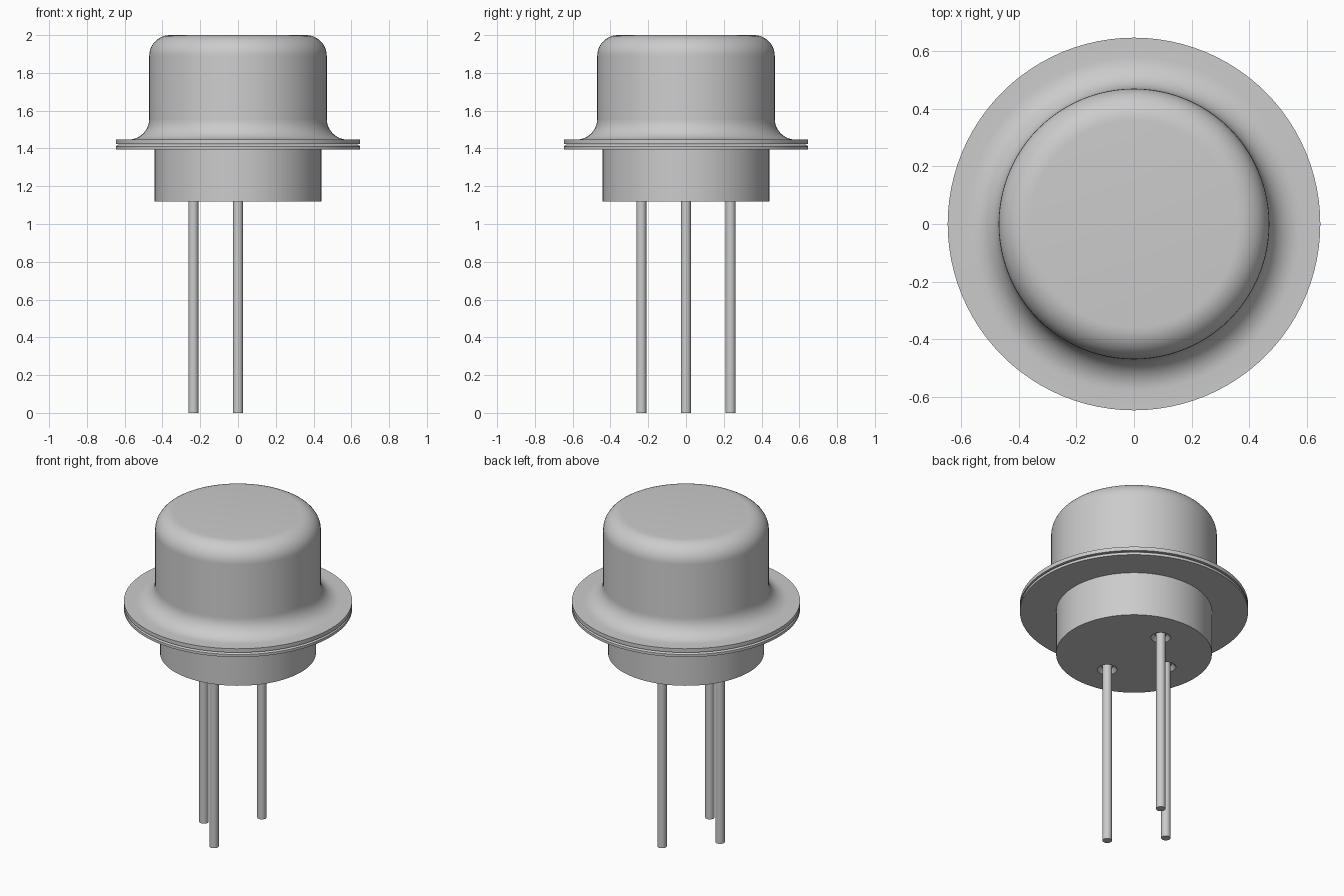
import bpy, bmesh
from math import sin, cos, pi, radians

if "Cube" in bpy.data.objects:
    bpy.data.objects.remove(bpy.data.objects["Cube"], do_unlink=True)

metal = bpy.data.materials.new("grey metal")
metal.use_nodes = True
colour = (0.6, 0.6, 0.6, 1)
metal.diffuse_color = colour
metal.node_tree.nodes["Principled BSDF"].inputs["Base Color"].default_value = colour


def arc(cx, cz, r, start, end, steps=10):
    angles = [radians(start + (end - start) * i / steps) for i in range(steps + 1)]
    return [(cx + r * cos(a), cz + r * sin(a)) for a in angles]


def lathe(name, profile, x=0, y=0, sides=96):
    """Turn a (radius, height) profile, starting and ending on the axis."""
    bm = bmesh.new()
    verts = [bm.verts.new((r, 0, z)) for r, z in profile]
    edges = [bm.edges.new(pair) for pair in zip(verts, verts[1:])]
    bmesh.ops.spin(bm, geom=verts + edges, axis=(0, 0, 1), cent=(0, 0, 0),
                   angle=2 * pi, steps=sides, use_duplicate=False)
    bmesh.ops.remove_doubles(bm, verts=bm.verts, dist=0.0001)
    bmesh.ops.recalc_face_normals(bm, faces=bm.faces)
    mesh = bpy.data.meshes.new(name)
    bm.to_mesh(mesh)
    bm.free()
    mesh.materials.append(metal)
    obj = bpy.data.objects.new(name, mesh)
    obj.location = (x, y, 0)
    bpy.context.collection.objects.link(obj)
    return obj


def activate(obj):
    bpy.ops.object.select_all(action="DESELECT")
    obj.select_set(True)
    bpy.context.view_layer.objects.active = obj


# Cap: rounded top, straight wall, flared foot and thin flange
cap = lathe("cap", [(0, 2.0)] + arc(0.36, 1.89, 0.11, 90, 0)
            + arc(0.58, 1.557, 0.11, 180, 270)
            + [(0.647, 1.447), (0.647, 1.423), (0, 1.423)])

# Header: chamfered lower flange over a round base
header = lathe("header", [(0, 1.422), (0.632, 1.422), (0.647, 1.411),
                          (0.647, 1.395), (0.442, 1.395), (0.442, 1.12), (0, 1.12)])

# Leads, each in a shallow countersunk hole
places = {"side_lead": (-0.236, 0), "front_lead": (0, -0.236), "back_lead": (0, 0.236)}
parts = [cap, header]
for name, (x, y) in places.items():
    cutter = lathe("hole_cutter", [(0, 1.1), (0.057, 1.1), (0.057, 1.121),
                                   (0.036, 1.145), (0, 1.145)], x, y, 32)
    cutter.hide_render = True
    activate(header)
    cut = header.modifiers.new("hole", "BOOLEAN")
    cut.operation = "DIFFERENCE"
    cut.solver = "EXACT"
    cut.object = cutter
    bpy.ops.object.modifier_apply(modifier=cut.name)
    bpy.data.objects.remove(cutter, do_unlink=True)
    parts.append(lathe(name, [(0, 1.16), (0.0265, 1.16), (0.0265, 0), (0, 0)], x, y, 32))

# Smooth shading with crisp edges
for part in parts:
    activate(part)
    bpy.ops.object.shade_smooth_by_angle(angle=radians(25))
